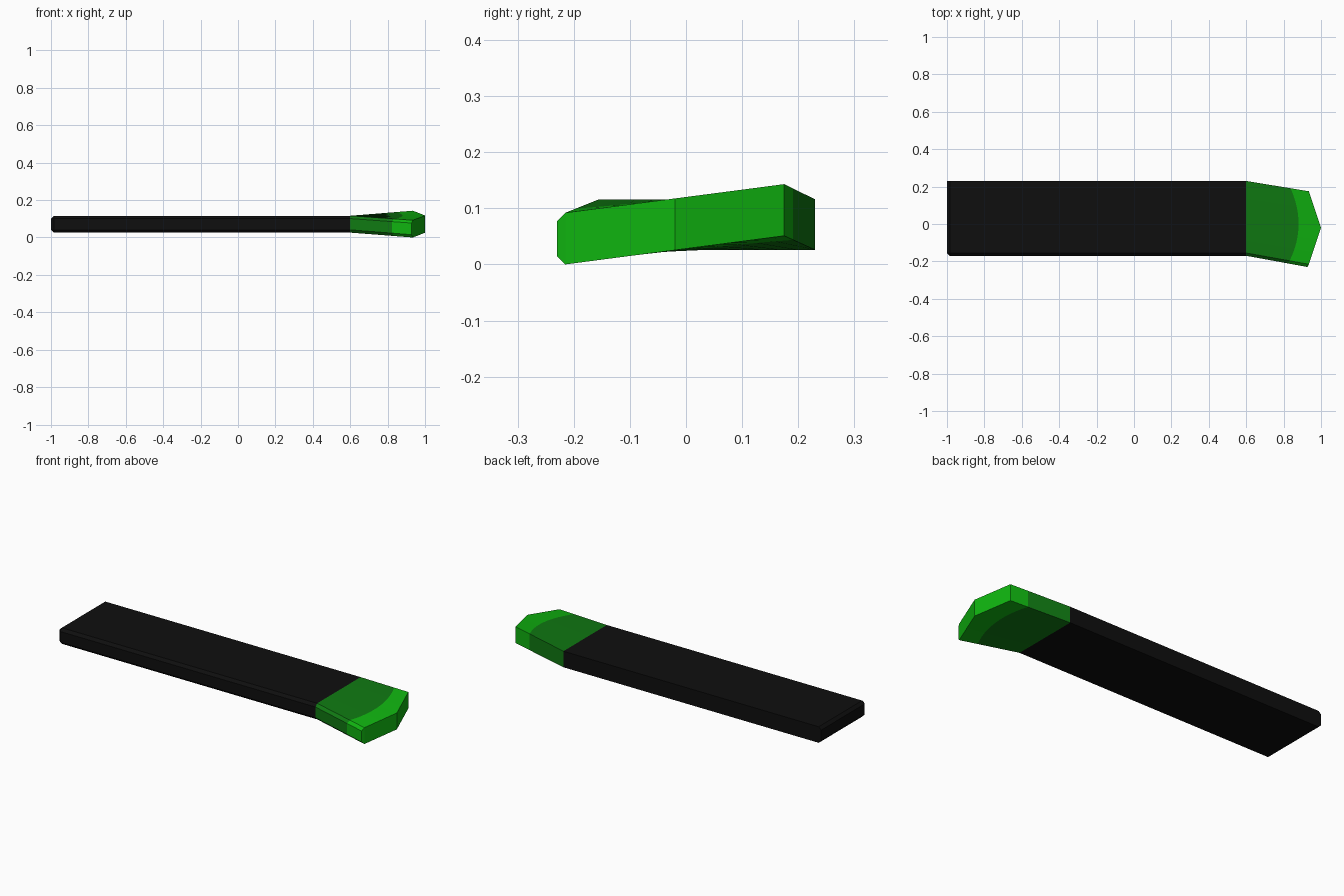
import bpy
import bmesh
from mathutils import Vector

default = bpy.data.objects.get("Cube")
if default:
    bpy.data.objects.remove(default, do_unlink=True)


def material(name, rgb):
    m = bpy.data.materials.new(name)
    m.use_nodes = True
    color = (*rgb, 1.0)
    m.diffuse_color = color
    m.node_tree.nodes["Principled BSDF"].inputs["Base Color"].default_value = color
    return m


BLACK = material("black", (0.0045, 0.0045, 0.0045))
DARK_GREEN = material("dark green", (0.005, 0.19, 0.006))
BRIGHT_GREEN = material("bright green", (0.005, 0.45, 0.005))


def add_object(name, bm, materials):
    bmesh.ops.recalc_face_normals(bm, faces=bm.faces)
    mesh = bpy.data.meshes.new(name)
    bm.to_mesh(mesh)
    bm.free()
    for m in materials:
        mesh.materials.append(m)
    obj = bpy.data.objects.new(name, mesh)
    bpy.context.collection.objects.link(obj)
    return obj


JOIN_X, FRONT_Y, BACK_Y = 0.6, -0.17, 0.23
LOW_Z, HIGH_Z, CHAMFER = 0.026, 0.116, 0.015

# Handle bar: long box, chamfered along the front side and the far end
bm = bmesh.new()
bmesh.ops.create_cube(bm, size=1)
bmesh.ops.scale(bm, vec=(1 + JOIN_X, BACK_Y - FRONT_Y, HIGH_Z - LOW_Z), verts=bm.verts)
bmesh.ops.translate(bm, vec=((JOIN_X - 1) / 2, (FRONT_Y + BACK_Y) / 2, (LOW_Z + HIGH_Z) / 2),
                    verts=bm.verts)
chamfered = []
for e in bm.edges:
    mid = (e.verts[0].co + e.verts[1].co) / 2
    if mid.x < JOIN_X - 0.01 and mid.y < BACK_Y - 0.01:
        chamfered.append(e)
bmesh.ops.bevel(bm, geom=chamfered, offset=CHAMFER, segments=1, affect='EDGES')
add_object("handle_bar", bm, [BLACK])

# Twisted tip: three matching cross-sections, the middle one following an arc
STATIONS = 12


def section(top, bottom, low_side, high_side):
    ts = [i / STATIONS for i in range(STATIONS + 1)]
    return ([Vector(top(t)) for t in ts] + [Vector(bottom(t)) for t in reversed(ts)]
            + [Vector(low_side), Vector(high_side)])


def base_point(t, z):
    y = FRONT_Y + CHAMFER
    return (JOIN_X, y + (BACK_Y - y) * t, z)


def end_point(t, z):
    return (1 - 0.13 * abs(t - 0.5), -0.215 + 0.39 * t, z + 0.051 * t)


def arc_point(a, b):
    y = a.lerp(b, 0.75).y
    arc_x = 0.88 - 1.2 * y * y
    return a.lerp(b, (arc_x - a.x) / (b.x - a.x))


base = section(lambda t: base_point(t, HIGH_Z), lambda t: base_point(t, LOW_Z),
               (JOIN_X, FRONT_Y, LOW_Z + CHAMFER), (JOIN_X, FRONT_Y, HIGH_Z - CHAMFER))
end = section(lambda t: end_point(t, 0.092), lambda t: end_point(t, 0.0),
              (0.928, -0.23, 0.015), (0.928, -0.23, 0.077))
middle = [arc_point(a, b) for a, b in zip(base, end)]

bm = bmesh.new()
rings = [[bm.verts.new(p) for p in ring] for ring in (base, middle, end)]
count = len(base)
for band in range(2):
    inner, outer = rings[band], rings[band + 1]
    for i in range(count):
        j = (i + 1) % count
        bm.faces.new((inner[i], inner[j], outer[j], outer[i])).material_index = band

# Pointed end faces, joining the top edge to the bottom edge
tip = rings[2]
last = 2 * STATIONS + 1
for i in range(STATIONS):
    bm.faces.new((tip[i], tip[i + 1], tip[last - i - 1], tip[last - i])).material_index = 1
bm.faces.new((tip[0], tip[last], tip[last + 1], tip[last + 2])).material_index = 1
add_object("twisted_tip", bm, [DARK_GREEN, BRIGHT_GREEN])
